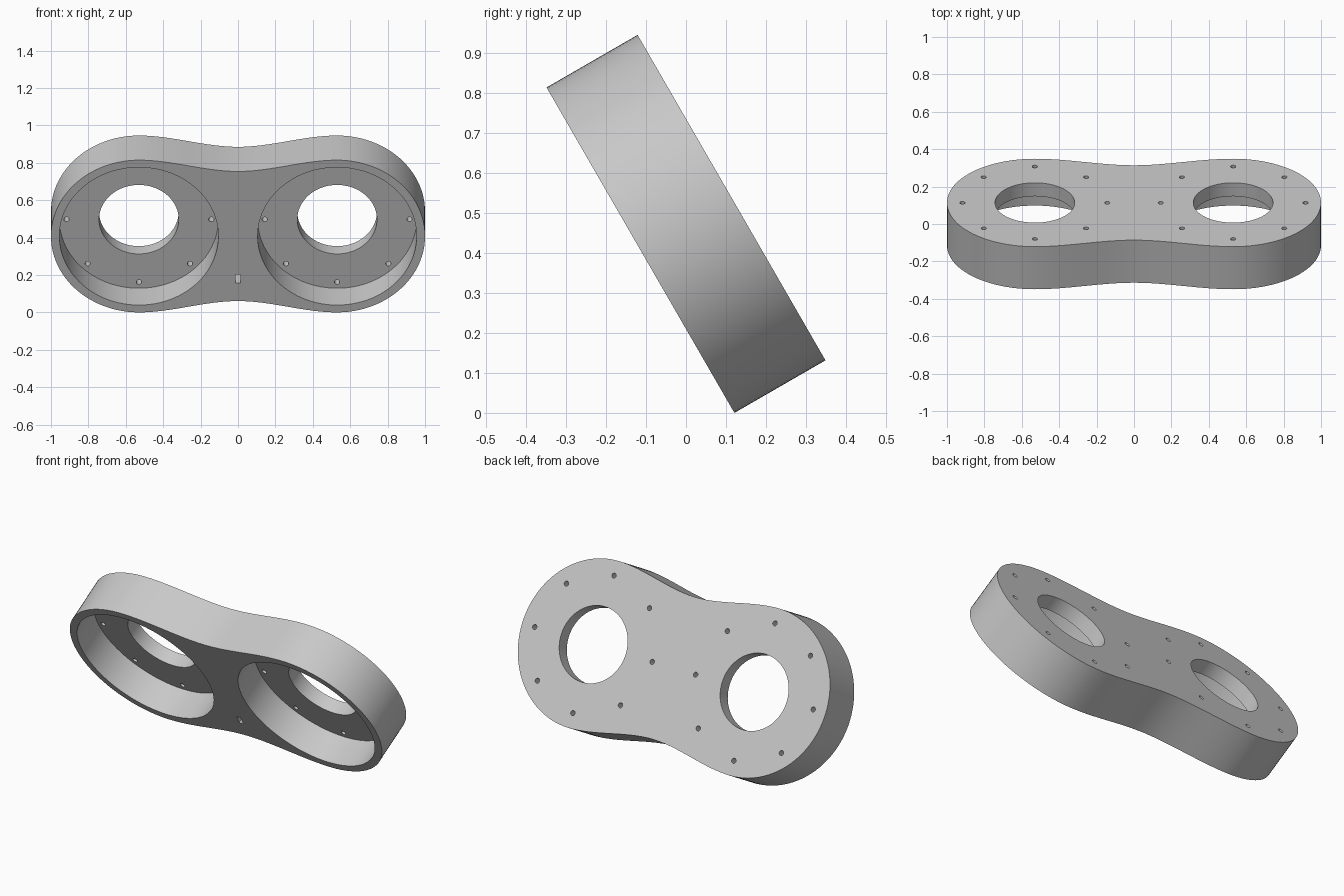
import bpy, bmesh, math
from mathutils import Matrix

cube = bpy.data.objects.get("Cube")
if cube:
    bpy.data.objects.remove(cube)

LOBE_X, LOBE_R, WAIST = 0.53, 0.47, 0.40
HALF_T = 0.1315
POCKET_R, POCKET_DEPTH = 0.425, 0.18
BORE_R, BOLT_CIRCLE, BOLT_R = 0.213, 0.387, 0.014

grey = bpy.data.materials.new("light grey")
grey.use_nodes = True
colour = (0.58, 0.58, 0.58, 1)
grey.diffuse_color = colour
grey.node_tree.nodes["Principled BSDF"].inputs["Base Color"].default_value = colour


def make_object(name, bm):
    bmesh.ops.recalc_face_normals(bm, faces=bm.faces)
    mesh = bpy.data.meshes.new(name)
    bm.to_mesh(mesh)
    bm.free()
    mesh.materials.append(grey)
    obj = bpy.data.objects.new(name, mesh)
    bpy.context.collection.objects.link(obj)
    return obj


def add_cylinder(bm, x, y, radius, low, high, sides):
    bmesh.ops.create_cone(bm, cap_ends=True, segments=sides, radius1=radius,
                          radius2=radius, depth=high - low,
                          matrix=Matrix.Translation((x, y, (low + high) / 2)))


def outline():
    # Round lobe ends joined by a smooth dip at the waist
    pts = []
    for side in (1, -1):
        for i in range(49):
            a = side * math.pi / 2 - math.pi / 2 + math.pi * (i / 48 - 0.5)
            a = math.pi * (i / 48 - 0.5) + (0 if side > 0 else math.pi)
            pts.append((side * LOBE_X + LOBE_R * math.cos(a), LOBE_R * math.sin(a)))
        for i in range(1, 32):
            x = LOBE_X * (1 - i / 16)
            t = abs(x) / LOBE_X
            y = WAIST + (LOBE_R - WAIST) * t * t * (3 - 2 * t)
            pts.append((side * x, side * y))
    return pts


# Plate body
bm = bmesh.new()
base = bm.faces.new([bm.verts.new((x, y, -HALF_T)) for x, y in outline()])
top = bmesh.ops.extrude_face_region(bm, geom=[base])["geom"]
bmesh.ops.translate(bm, vec=(0, 0, 2 * HALF_T),
                    verts=[v for v in top if isinstance(v, bmesh.types.BMVert)])
plate = make_object("twin_ring_plate", bm)

# Cutters: wide front pockets with the small slot, then bores and bolt holes
pockets, holes = bmesh.new(), bmesh.new()
for side in (1, -1):
    cx = side * LOBE_X
    add_cylinder(pockets, cx, 0, POCKET_R, HALF_T - POCKET_DEPTH, HALF_T + 0.1, 96)
    add_cylinder(holes, cx, 0, BORE_R, -0.3, 0.3, 72)
    for i in range(8):
        a = i * math.pi / 4
        add_cylinder(holes, cx + BOLT_CIRCLE * math.cos(a),
                     BOLT_CIRCLE * math.sin(a), BOLT_R, -0.3, 0.3, 20)
bmesh.ops.create_cube(pockets, size=1, matrix=Matrix.Translation((0, -0.263, HALF_T))
                      @ Matrix.Diagonal((0.026, 0.052, 0.2, 1)))

bpy.context.view_layer.objects.active = plate
for name, cutter_mesh in (("pocket_cutter", pockets), ("hole_cutter", holes)):
    cutter = make_object(name, cutter_mesh)
    cutter.hide_render = True
    mod = plate.modifiers.new(name, 'BOOLEAN')
    mod.operation = 'DIFFERENCE'
    mod.solver = 'EXACT'
    mod.object = cutter
    bpy.ops.object.modifier_apply(modifier=mod.name)
    bpy.data.objects.remove(cutter)

# Smooth the walls, keep rims sharp
for obj in bpy.context.selected_objects:
    obj.select_set(False)
plate.select_set(True)
bpy.ops.object.shade_smooth_by_angle(angle=math.radians(30))

# Lean the plate so its pocket side faces forward and down
plate.rotation_euler = (math.radians(120), 0, 0)
plate.location = (0, 0, LOBE_R * math.sin(math.radians(60)) + HALF_T / 2)
